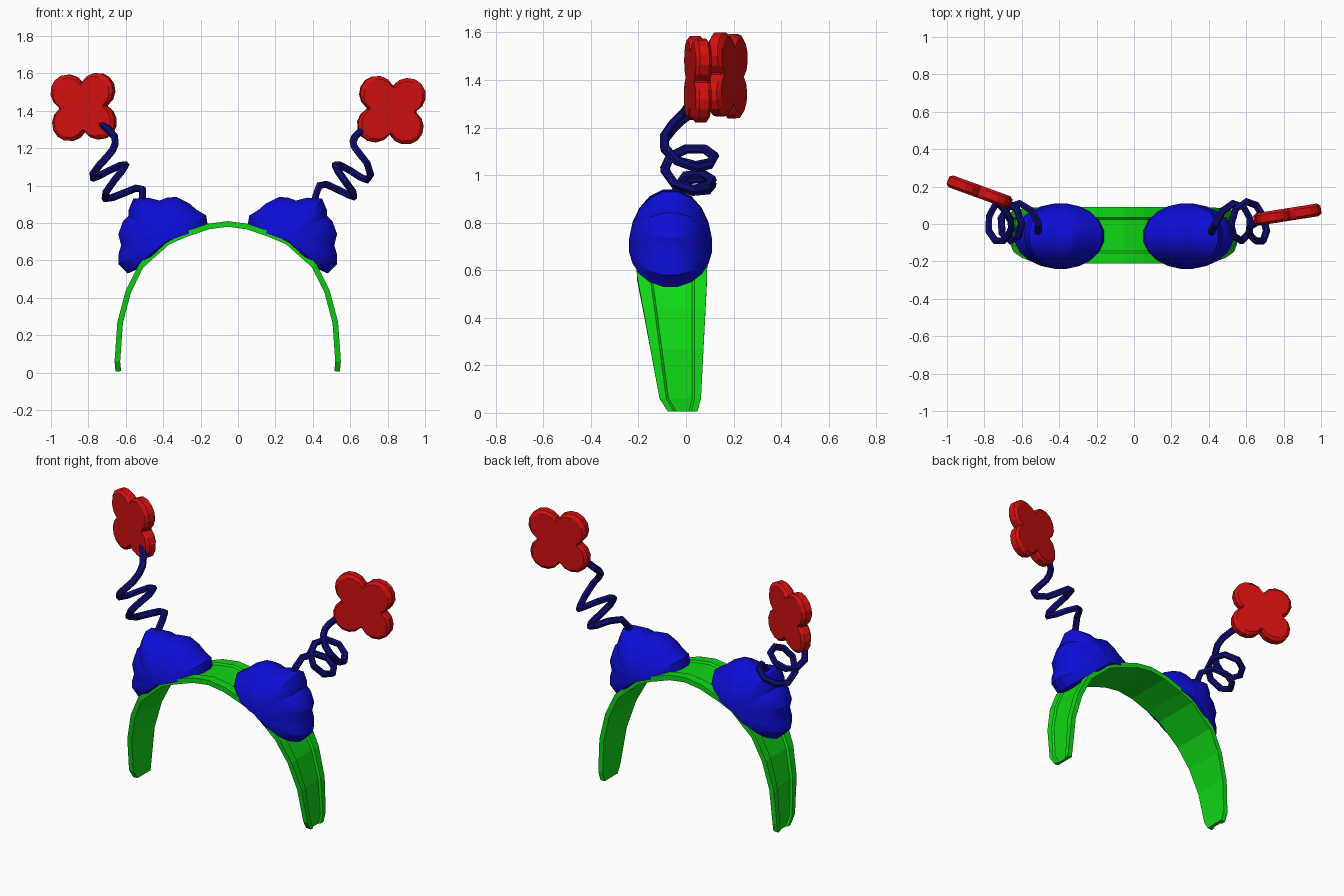
import bpy, bmesh
from math import sin, cos, radians, sqrt
from mathutils import Vector, Matrix

cube = bpy.data.objects.get("Cube")
if cube:
    bpy.data.objects.remove(cube, do_unlink=True)

MID = -0.055  # symmetry line of the band


def material(name, color):
    m = bpy.data.materials.new(name)
    m.use_nodes = True
    m.diffuse_color = (*color, 1)
    m.node_tree.nodes["Principled BSDF"].inputs["Base Color"].default_value = (*color, 1)
    return m


green = material("bright green", (0.005, 0.68, 0.008))
blue = material("bright blue", (0.004, 0.004, 0.68))
navy = material("navy blue", (0.004, 0.004, 0.17))
red = material("red", (0.64, 0.005, 0.005))


def loft(name, rings, mat, smooth=None):
    """Skin a list of equal closed rings and cap both ends."""
    bm = bmesh.new()
    rows = [[bm.verts.new(p) for p in ring] for ring in rings]
    n = len(rows[0])
    for a, b in zip(rows, rows[1:]):
        for i in range(n):
            j = (i + 1) % n
            bm.faces.new((a[i], a[j], b[j], b[i]))
    bm.faces.new(rows[0])
    bm.faces.new(rows[-1])
    bmesh.ops.recalc_face_normals(bm, faces=bm.faces[:])
    me = bpy.data.meshes.new(name)
    bm.to_mesh(me)
    bm.free()
    me.materials.append(mat)
    ob = bpy.data.objects.new(name, me)
    bpy.context.collection.objects.link(ob)
    if smooth:
        bpy.ops.object.select_all(action='DESELECT')
        ob.select_set(True)
        bpy.context.view_layer.objects.active = ob
        bpy.ops.object.shade_smooth_by_angle(angle=radians(smooth))
    return ob


# Head band: tapering strip with a shallow channel along its outer side
half = [(0, .81), (.11, .795), (.24, .75), (.33, .71), (.475, .58),
        (.545, .44), (.59, .27), (.605, .06), (.6, .005)]
path = [Vector((-x, z)) for x, z in reversed(half[1:])] + [Vector(p) for p in half]
sections = []
for i, p in enumerate(path):
    t = (path[min(i + 1, len(path) - 1)] - path[max(i - 1, 0)]).normalized()
    inward = Vector((t.y, -t.x))
    k = min(1, p.y / .6)
    tip = .025 if p.y < .03 else 0
    front, back = -.1 - .11 * k + tip, .06 + .03 * k - tip / 2
    rim = .025 + .03 * k
    profile = [(front, .03), (front, 0), (front + rim, 0), (front + rim + .01, .01),
               (back - rim - .01, .01), (back - rim, 0), (back, 0), (back, .03)]
    sections.append([(MID + p.x + inward.x * d, y, max(0, p.y + inward.y * d))
                     for y, d in profile])
loft("head_band", sections, green)

# Puffs: a scalloped outline swelling from front to back
outline = [(.05, .78), (.06, .84), (.11, .87), (.15, .905), (.22, .94), (.27, .935),
           (.31, .92), (.37, .935), (.45, .93), (.475, .87), (.475, .84), (.505, .81),
           (.53, .74), (.515, .68), (.53, .63), (.53, .58), (.48, .53),
           (.41, .56), (.27, .69), (.16, .75)]
for side, s in (("left", 1), ("right", -1)):
    rings = []
    for a in (-82, -65, -48, -30, -10, 10, 30, 48, 65, 82):
        f = min(1, cos(radians(a)) * 1.015)
        rings.append([(MID + s * (.28 + (x - .28) * f - MID), -.065 + .176 * sin(radians(a)),
                       .70 + (z - .70) * f) for x, z in outline])
    loft(side + "_puff", rings, blue, 28)


# Springs: coiled wires
def spring(name, points):
    cu = bpy.data.curves.new(name, 'CURVE')
    cu.dimensions = '3D'
    cu.bevel_depth = .02
    cu.bevel_resolution = 1
    cu.resolution_u = 2
    cu.use_fill_caps = True
    sp = cu.splines.new('BEZIER')
    sp.bezier_points.add(len(points) - 1)
    for b, co in zip(sp.bezier_points, points):
        b.co = co
        b.handle_left_type = b.handle_right_type = 'AUTO'
    sp.use_smooth = False
    cu.materials.append(navy)
    bpy.context.collection.objects.link(bpy.data.objects.new(name, cu))


spring("left_spring", [
    (.41, -.06, .88), (.435, 0, 1.0), (.53, .11, .98), (.62, .03, .94), (.575, -.09, 1.02),
    (.52, 0, 1.11), (.60, .12, 1.08), (.69, .04, 1.03), (.69, -.09, 1.12),
    (.62, -.06, 1.21), (.625, -.01, 1.26), (.71, .03, 1.33)])
spring("right_spring", [
    (-.53, -.06, .88), (-.51, 0, .98), (-.61, .11, .96), (-.71, .03, .93), (-.66, -.09, 1.03),
    (-.60, 0, 1.11), (-.69, .12, 1.08), (-.775, .04, 1.04), (-.74, -.09, 1.11),
    (-.67, -.06, 1.19), (-.66, .02, 1.26), (-.73, .12, 1.33)])


# Flowers: four round petals as one thick bevelled plate
def flower(name, center, spin, turn):
    off, rad, steps = .084, .094, 9
    shape = []
    for q in range(4):
        mid = radians(45 + 90 * q)
        for i in range(steps):
            a = mid + radians(-104 + 208 * i / (steps - 1))
            shape.append((off * sqrt(2) * cos(mid) + rad * cos(a),
                          off * sqrt(2) * sin(mid) + rad * sin(a)))
    rings = [[(x * f, y, z * f) for x, z in shape]
             for y, f in ((-.034, .9), (-.02, 1), (.02, 1), (.034, .9))]
    ob = loft(name, rings, red)
    ob.data.transform(Matrix.Translation(center) @ Matrix.Rotation(radians(turn), 4, 'Z')
                      @ Matrix.Rotation(radians(spin), 4, 'Y'))


flower("left_flower", (.82, .05, 1.403), 4, 9)
flower("right_flower", (-.825, .172, 1.42), -3, -20)
